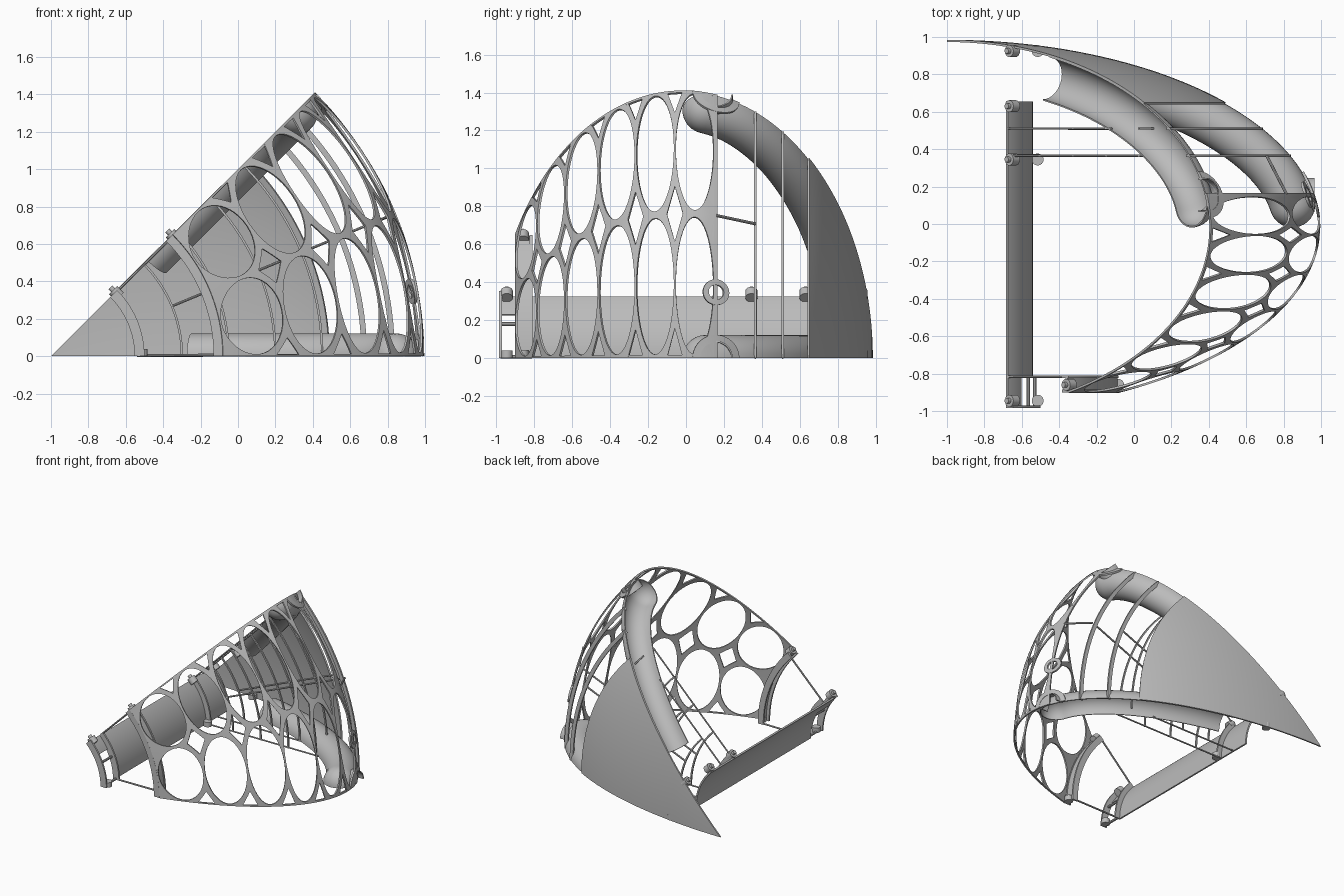
import bpy, bmesh
from math import sin, cos, pi, radians, hypot
from mathutils import Vector

if "Cube" in bpy.data.objects:
    bpy.data.objects.remove(bpy.data.objects["Cube"])

grey = bpy.data.materials.new("plain grey")
grey.use_nodes = True
GREY = (0.5, 0.5, 0.5, 1)
grey.diffuse_color = GREY
grey.node_tree.nodes["Principled BSDF"].inputs["Base Color"].default_value = GREY

WEDGE = radians(45)
MID = WEDGE / 2


def polar(r, th, y):
    """Point at radius r about the wedge's apex line, which runs along y."""
    return Vector((-1 + r * cos(th), y, r * sin(th)))


def dome(t):
    """Radius and y of the oval dome at latitude t."""
    return 1.99 * cos(t), -0.015 + 0.994 * sin(t)


def on_dome(t, th):
    r, y = dome(t)
    return polar(r, th, y)


def finish(name, bm, thick=0):
    bmesh.ops.remove_doubles(bm, verts=bm.verts[:], dist=0.0002)
    bmesh.ops.recalc_face_normals(bm, faces=bm.faces[:])
    mesh = bpy.data.meshes.new(name)
    bm.to_mesh(mesh)
    bm.free()
    mesh.materials.append(grey)
    ob = bpy.data.objects.new(name, mesh)
    bpy.context.collection.objects.link(ob)
    bpy.ops.object.select_all(action='DESELECT')
    bpy.context.view_layer.objects.active = ob
    ob.select_set(True)
    if thick:
        mod = ob.modifiers.new("thickness", 'SOLIDIFY')
        mod.thickness = thick
        mod.offset = 0
        bpy.ops.object.modifier_apply(modifier=mod.name)
    bpy.ops.object.shade_smooth_by_angle(angle=radians(35))
    return ob


def add_rows(bm, rows, closed=False):
    """Skin a list of point rows with quads."""
    grid = [[bm.verts.new(p) for p in row] for row in rows]
    n = len(grid[0])
    for a, b in zip(grid, grid[1:]):
        for k in range(n if closed else n - 1):
            m = (k + 1) % n
            bm.faces.new((a[k], a[m], b[m], b[k]))
    if closed:
        bm.faces.new(grid[0])
        bm.faces.new(grid[-1])


def sheet(name, rows, thick):
    bm = bmesh.new()
    add_rows(bm, rows)
    return finish(name, bm, thick)


def dome_patch(name, t0, t1, th0, th1, thick):
    """Rectangular piece of the dome."""
    n = 32
    return sheet(name, [[on_dome(t0 + (t1 - t0) * i / n, th0 + (th1 - th0) * j / n)
                         for j in range(n + 1)] for i in range(n + 1)], thick)


def arc(name, r0, r1, y0, y1, th0=0, th1=WEDGE, steps=24):
    """Rectangular section swept about the apex line."""
    rows = []
    for i in range(steps + 1):
        th = th0 + (th1 - th0) * i / steps
        rows.append([polar(r0, th, y0), polar(r1, th, y0),
                     polar(r1, th, y1), polar(r0, th, y1)])
    bm = bmesh.new()
    add_rows(bm, rows, True)
    return finish(name, bm)


def rod(name, a, b, radius, sides=8):
    d = (b - a).normalized()
    u = d.orthogonal().normalized()
    v = d.cross(u)
    ring = [u * cos(2 * pi * k / sides) * radius + v * sin(2 * pi * k / sides) * radius
            for k in range(sides)]
    bm = bmesh.new()
    add_rows(bm, [[a + p for p in ring], [b + p for p in ring]], True)
    return finish(name, bm)


# rear solid part of the dome
dome_patch("rear_shell", radians(41.6), pi / 2, 0, WEDGE, 0.012)

# pierced front part of the dome: oval holes with diamonds between them
T0, STEP, COLS, HOLE, CUT = 9.5, 12, 6, 0.95, 0.4
quarter = [0, 8, 16, 24, 30.964, 38, 45, 52, 59.036, 66, 74, 82]
angles = [radians(q + a) for q in (0, 90, 180, 270) for a in quarter]
bm = bmesh.new()
for i in range(COLS):
    for j in range(2):
        tc, thc = radians(T0 - STEP * (i + 0.5)), MID * (j + 0.5)
        ht, hth = radians(STEP / 2), MID / 2
        inner, outer = [], []
        for a in angles + angles[:1]:
            c, s = cos(a), sin(a)
            edge = 1 / max(abs(c), abs(s))
            rim = (i == 0 and c > 0) or (i == COLS - 1 and c < 0)
            if not rim:
                edge = min(edge, (2 - CUT) / (abs(c) + abs(s)))
            inner.append(on_dome(tc + ht * HOLE * c, thc + hth * HOLE * s))
            outer.append(on_dome(tc + ht * edge * c, thc + hth * edge * s))
        add_rows(bm, [inner, outer])
finish("pierced_front_shell", bm, 0.012)

# slim rails closing the edges of the pierced part
T_END = radians(T0 - STEP * COLS)
for th in (0, WEDGE - 0.008):
    dome_patch("edge_rail", T_END, radians(T0), th, th + 0.008, 0.012)
dome_patch("rear_rail", radians(9.3), radians(10.3), 0, WEDGE, 0.012)

# collars around the openings in the rim
T_RING = radians(10)
for name, th0, r0, r1, a0, a1 in (("small_collar", 0.178, 0.04, 0.07, 0, 2 * pi),
                                  ("lower_collar", 0, 0.085, 0.125, 0, pi),
                                  ("upper_collar", WEDGE, 0.085, 0.125, pi, 2 * pi)):
    rows = []
    for r in (r0, r1):
        row = []
        for k in range(33):
            a = a0 + (a1 - a0) * k / 32
            row.append(on_dome(T_RING + r * cos(a), th0 + r * sin(a) / 2))
        rows.append(row)
    sheet(name, rows, 0.014)

# half pipes that follow the dome along both cut planes
R = 0.118


def half_ring(th, side, centre, normal, radius):
    out = Vector((-sin(th), 0, cos(th))) * side
    pts = []
    for k in range(17):
        a = pi * k / 16
        c = radius * cos(a)
        pts.append(polar(centre[0] + c * normal[0], th, centre[1] + c * normal[1])
                   + out * radius * sin(a))
    return pts


for name, th, side in (("lower", 0, 1), ("upper", WEDGE, -1)):
    rows = []
    for i in range(33):
        t = radians(67 + (9 - 67) * i / 32)
        r, y = dome(t)
        n = (r / 4, y + 0.015)
        size = hypot(*n)
        n = (n[0] / size, n[1] / size)
        c = (r - n[0] * (R + 0.006), y - n[1] * (R + 0.006))
        rows.append(half_ring(th, side, c, n, R))
    tangent = (n[1], -n[0])
    for k in range(1, 9):
        a = pi / 2 * k / 8
        e = (c[0] + tangent[0] * R * sin(a), c[1] + tangent[1] * R * sin(a))
        rows.append(half_ring(th, side, e, n, max(R * cos(a), 0.001)))
    sheet(name + "_half_pipe", rows, 0.008)
    sheet(name + "_pipe_outlet", [half_ring(th, side, (r, 0.155), (0, 1), 0.088)
                                  for r in (1.9, 1.965)], 0.008)

# two web frames bridging the open bay: hoop, thin arcs and spokes
for y, pipe_edge in ((0.365, 1.47), (0.51, 1.24)):
    r = 1.99 * (1 - ((y + 0.015) / 0.994) ** 2) ** 0.5
    arc("bay_hoop", r - 0.03, r, y - 0.007, y + 0.007)
    for ra in (0.7, 0.95, 1.2, 1.45):
        arc("bay_arc", ra - 0.006, ra + 0.006, y - 0.006, y + 0.006)
    for th in (0.004, WEDGE - 0.004):
        rod("bay_spoke", polar(0.46, th, y), polar(pipe_edge, th, y), 0.006)
    rod("middle_spoke", polar(0.7, MID, y), polar(r - 0.015, MID, y), 0.007)
rod("bay_stringer", polar(1.965, MID, 0.16), polar(1.85, MID, 0.365), 0.008)

# hub strip with its open end frame
arc("hub_strip", 0.447, 0.46, -0.81, 0.655)
for y in (-0.978, -0.817):
    arc("hub_frame_arc", 0.447, 0.5, y - 0.007, y + 0.007)
arc("hub_frame_plate", 0.447, 0.46, -0.978, -0.817, radians(30), WEDGE)
for th in (0.015, MID):
    rod("hub_frame_rib", polar(0.47, th, -0.978), polar(0.47, th, -0.817), 0.01)
arc("hub_flange", 0.447, 0.5, 0.36, 0.374)

# front band inside the pierced shell, tied to the hub
arc("front_band", 0.895, 0.912, -0.9, -0.81)
for y in (-0.893, -0.817):
    arc("front_band_edge", 0.87, 0.918, y - 0.007, y + 0.007)
for th in (0.008, WEDGE - 0.008):
    rod("front_spoke", polar(0.47, th, -0.817), polar(0.9, th, -0.817), 0.007)

# joint knobs on both cut planes
for r, y in ((0.485, -0.945), (0.485, 0.345), (0.485, 0.63), (0.485, 0.925), (0.915, -0.86)):
    up = Vector((-sin(WEDGE), 0, cos(WEDGE)))
    base = polar(r, WEDGE, y)
    rod("upper_knob", base - up * 0.035, base + up * 0.015, 0.032, 20)
    rod("upper_pin", base, base + up * 0.035, 0.015, 12)
    if y != 0.63:
        foot = polar(r, 0, y)
        rod("lower_knob", foot, foot + Vector((0, 0, 0.04)), 0.032, 20)
